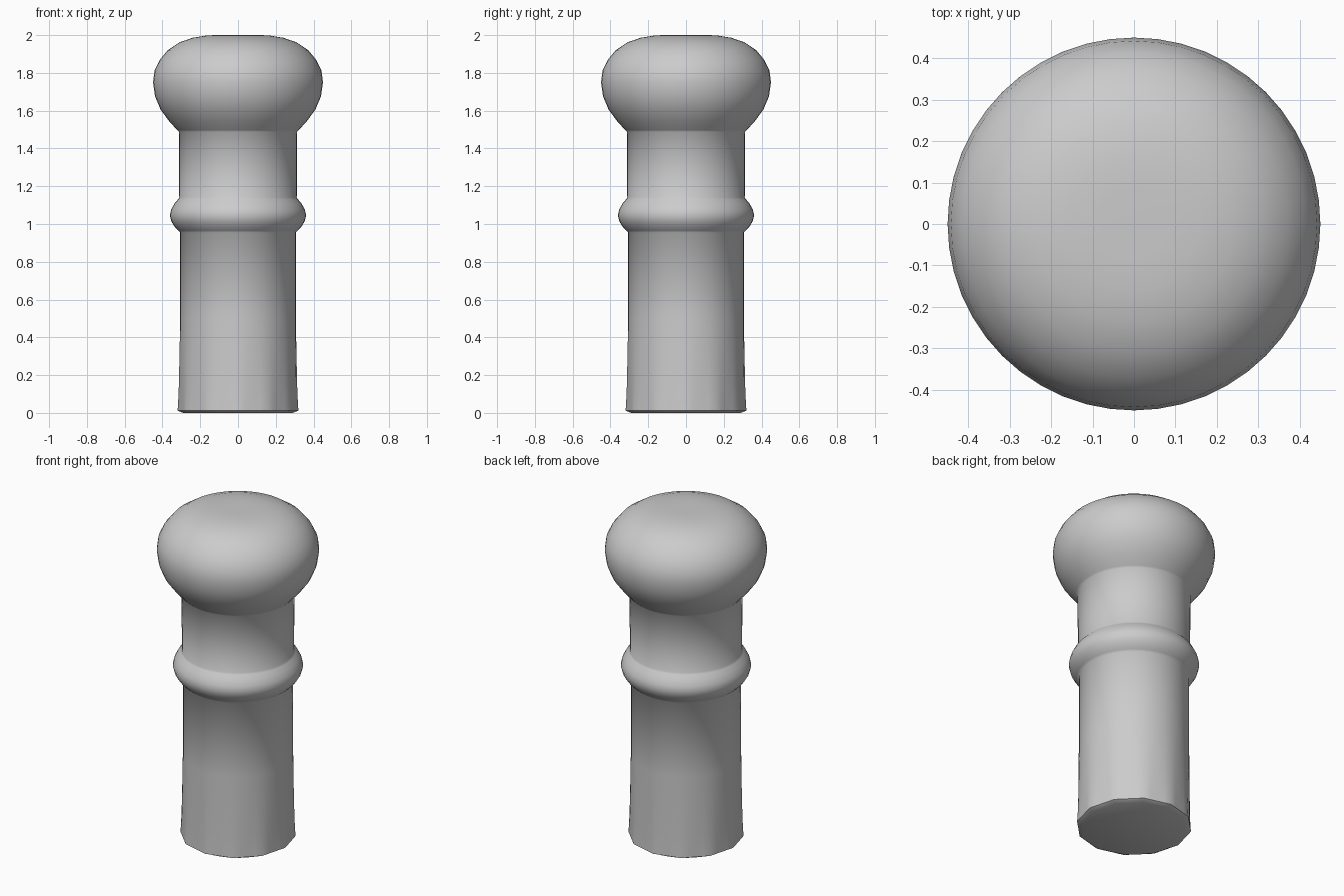
import bpy, bmesh, math

if "Cube" in bpy.data.objects:
    bpy.data.objects.remove(bpy.data.objects["Cube"])

SIDES = 48

# Profile from bottom to top: radius, height, blend towards the 12-sided foot
profile = [
    (0.29, 0.0, 0.0), (0.307, 0.012, 1.0), (0.307, 0.06, 0.75),
    (0.307, 0.14, 0.5), (0.307, 0.28, 0.25), (0.306, 0.5, 0.0),
    (0.306, 0.955, 0.0),
    # collar
    (0.317, 0.965, 0), (0.335, 0.985, 0), (0.352, 1.012, 0), (0.361, 1.045, 0),
    (0.354, 1.075, 0), (0.337, 1.108, 0), (0.318, 1.13, 0), (0.311, 1.14, 0),
    # neck
    (0.313, 1.488, 0),
    # domed head
    (0.322, 1.497, 0), (0.365, 1.545, 0), (0.41, 1.606, 0), (0.439, 1.675, 0),
    (0.45, 1.75, 0), (0.442, 1.812, 0), (0.415, 1.868, 0), (0.372, 1.92, 0),
    (0.31, 1.962, 0), (0.24, 1.986, 0), (0.16, 1.999, 0), (0.08, 2.0, 0),
]


def foot_radius(a):
    """Radius of a regular 12-gon in direction a, corners on the axes."""
    step = math.pi / 6
    return 0.32 * math.cos(step / 2) / math.cos(a % step - step / 2)


bm = bmesh.new()
rings = []
for r, z, blend in profile:
    ring = []
    for i in range(SIDES):
        a = 2 * math.pi * i / SIDES
        rad = r + (foot_radius(a) - r) * blend
        ring.append(bm.verts.new((rad * math.cos(a), rad * math.sin(a), z)))
    rings.append(ring)

# Skin neighbouring rings and close both ends
for low, high in zip(rings, rings[1:]):
    for i in range(SIDES):
        j = (i + 1) % SIDES
        bm.faces.new((low[i], low[j], high[j], high[i]))
bm.faces.new(rings[0][::-1])
bm.faces.new(rings[-1])

mesh = bpy.data.meshes.new("bollard")
bm.to_mesh(mesh)
bm.free()
bollard = bpy.data.objects.new("bollard", mesh)
bpy.context.collection.objects.link(bollard)
bpy.context.view_layer.objects.active = bollard
bollard.select_set(True)
bpy.ops.object.shade_smooth_by_angle(angle=math.radians(60))
